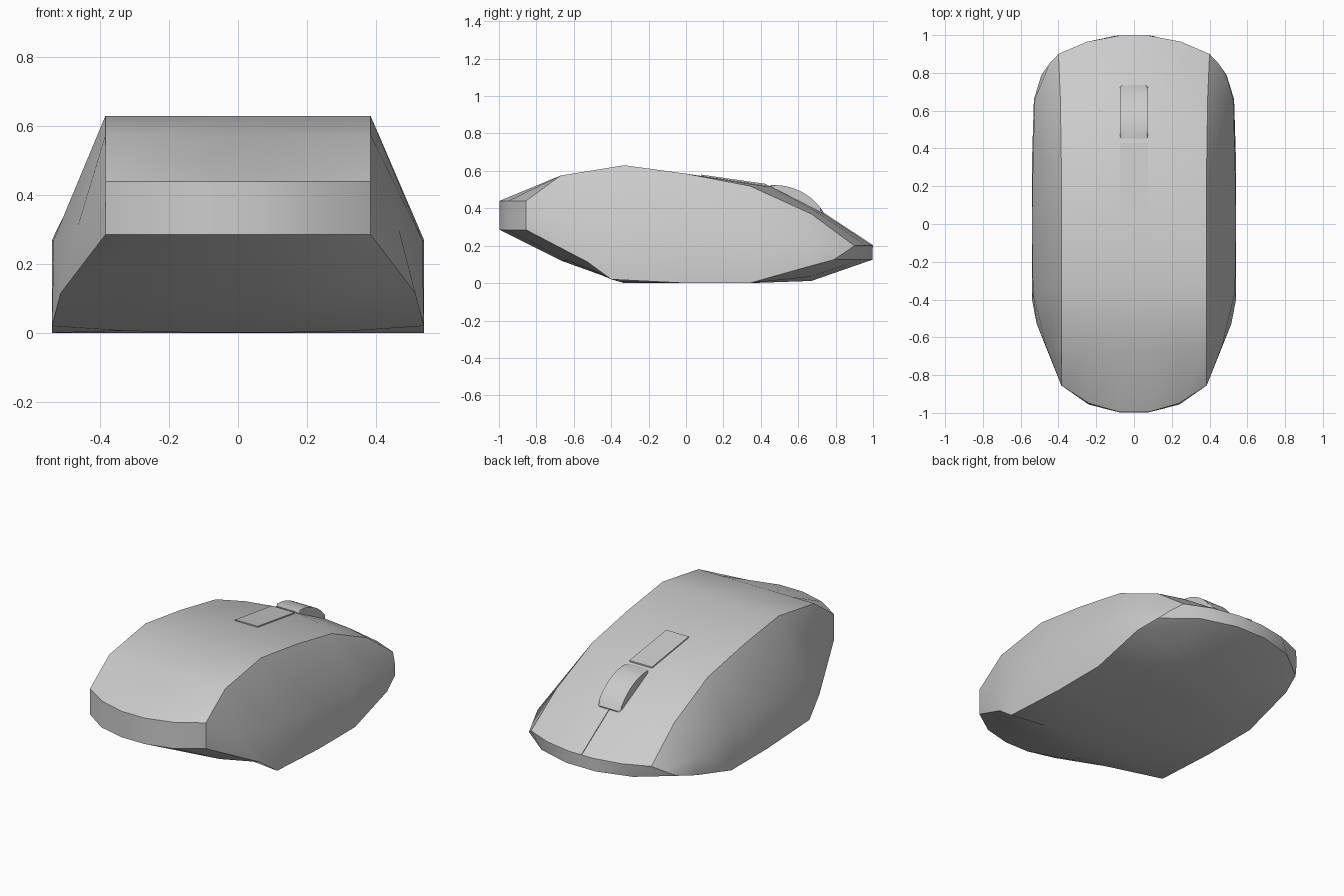
import bpy, bmesh, math

if "Cube" in bpy.data.objects:
    bpy.data.objects.remove(bpy.data.objects["Cube"])

FRACTIONS = (-1, -0.62, -0.2, 0.2, 0.62, 1)

# cross sections, front to back
# top: centre y, edge y, z, half width
TOP = [(-1, -.855, .44, .385), (-.67, -.67, .575, .385), (-.33, -.33, .63, .385),
       (0, 0, .585, .385), (.45, .34, .52, .385), (.74, .67, .37, .39), (1, .9, .2, .4)]
# widest side line: x, y, z
SIDE = [(.385, -.855, .36), (.465, -.65, .31), (.535, -.36, .27),
        (.54, 0, .27), (.535, .34, .25), (.525, .66, .2), (.447, .85, .165)]
# underside: centre y, edge y, centre z, edge z, half width
BASE = [(-1, -.855, .285, .285, .385), (-.67, -.53, .12, .115, .515), (-.33, -.4, 0, .02, .54),
        (0, 0, 0, 0, .54), (.34, .34, 0, 0, .54), (.67, .66, .01, .09, .53), (1, .79, .125, .125, .49)]


def finish(name, bm, angle=30):
    bmesh.ops.recalc_face_normals(bm, faces=bm.faces)
    mesh = bpy.data.meshes.new(name)
    bm.to_mesh(mesh)
    bm.free()
    obj = bpy.data.objects.new(name, mesh)
    bpy.context.collection.objects.link(obj)
    bpy.ops.object.select_all(action='DESELECT')
    obj.select_set(True)
    bpy.context.view_layer.objects.active = obj
    bpy.ops.object.shade_smooth_by_angle(angle=math.radians(angle))
    return obj


def ring(top, side, base):
    yc, ye, z, w = top
    pts = [(f * w, yc + (ye - yc) * abs(f) ** 2.2, z) for f in FRACTIONS]
    pts.append(side)
    yc, ye, zc, ze, w = base
    for f in reversed(FRACTIONS):
        k = abs(f) ** 2.5
        pts.append((f * w, yc + (ye - yc) * k, zc + (ze - zc) * k))
    pts.append((-side[0], side[1], side[2]))
    return pts


def extrude_profile(name, profile, half_width, bevel=0):
    """Extrude a closed y,z profile across x."""
    bm = bmesh.new()
    left = [bm.verts.new((-half_width, y, z)) for y, z in profile]
    right = [bm.verts.new((half_width, y, z)) for y, z in profile]
    n = len(profile)
    caps = [bm.faces.new(left), bm.faces.new(right)]
    for i in range(n):
        j = (i + 1) % n
        bm.faces.new((left[i], left[j], right[j], right[i]))
    if bevel:
        edges = {e for f in caps for e in f.edges}
        bmesh.ops.bevel(bm, geom=list(edges), offset=bevel, segments=3,
                        profile=0.5, affect='EDGES', clamp_overlap=True)
    return finish(name, bm, 40)


# shell
bm = bmesh.new()
rings = [[bm.verts.new(p) for p in ring(*s)] for s in zip(TOP, SIDE, BASE)]
for a, b in zip(rings, rings[1:]):
    for i in range(14):
        j = (i + 1) % 14
        bm.faces.new((a[i], a[j], b[j], b[i]))
for r in (rings[0], rings[-1]):
    bm.faces.new([r[i] for i in (0, 1, 11, 12, 13)])
    for i in (1, 2, 3):
        bm.faces.new((r[i], r[i + 1], r[11 - i], r[12 - i]))
    bm.faces.new([r[i] for i in (4, 5, 6, 7, 8)])
finish("shell", bm)

# scroll wheel: visible arc only, sunk into the shell
arc = []
for i in range(13):
    t = math.radians(94 - i * 62 / 12)
    arc.append((.473 + .31 * math.cos(t), .214 + .31 * math.sin(t)))
extrude_profile("scroll_wheel", arc + [(.72, .30), (.47, .42)], .075, .018)

# thin raised plate in front of the wheel
extrude_profile("top_plate", [(.08, .57), (.08, .58), (.43, .53), (.43, .515)], .075)

# seam between the two buttons
extrude_profile("button_seam", [(.7, .385), (.74, .374), (.999, .204), (.999, .19), (.74, .355)], .005)
